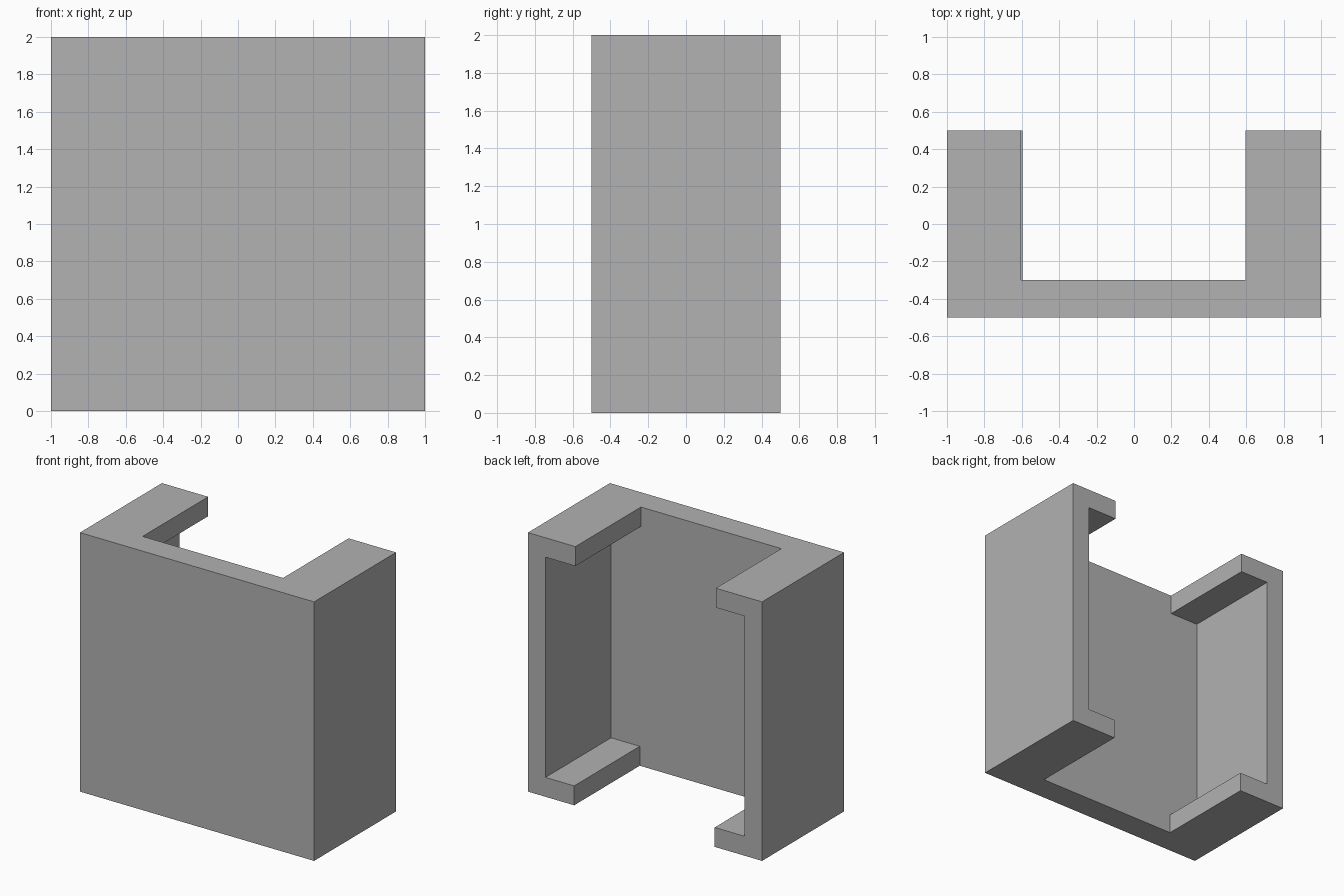
import bpy

if "Cube" in bpy.data.objects:
    bpy.data.objects.remove(bpy.data.objects["Cube"], do_unlink=True)


def box(name, x, y, z):
    """Box spanning the given (low, high) ranges."""
    spans = (x, y, z)
    bpy.ops.mesh.primitive_cube_add(size=1, location=[(a + b) / 2 for a, b in spans])
    obj = bpy.context.object
    obj.name = obj.data.name = name
    obj.scale = [b - a for a, b in spans]
    bpy.ops.object.transform_apply(location=True, rotation=False, scale=True)
    return obj


def carve(target, cutter):
    """Subtract the cutter from the target, then discard it."""
    mod = target.modifiers.new("carve", 'BOOLEAN')
    mod.operation = 'DIFFERENCE'
    mod.solver = 'EXACT'
    mod.object = cutter
    bpy.context.view_layer.objects.active = target
    bpy.ops.object.modifier_apply(modifier=mod.name)
    bpy.data.objects.remove(cutter, do_unlink=True)


WALL = 0.15
PLATE_BACK = -0.3
depth = (PLATE_BACK, 0.8)   # cutters run out through the open back

# Solid block
bracket = box("channel_bracket", (-1, 1), (-0.5, 0.5), (0, 2))

# Inner cavity leaving side walls, lips and the front plate
carve(bracket, box("cavity", (-1 + WALL, 1 - WALL), depth, (WALL, 2 - WALL)))

# Openings between the lips, top and bottom
carve(bracket, box("top_opening", (-0.605, 0.595), depth, (1.7, 2.2)))
carve(bracket, box("bottom_opening", (-0.595, 0.605), depth, (-0.2, 0.3)))

# Plain grey material
grey = bpy.data.materials.new("plain_grey")
grey.use_nodes = True
colour = (0.445, 0.445, 0.445, 1)
grey.diffuse_color = colour
grey.node_tree.nodes["Principled BSDF"].inputs["Base Color"].default_value = colour
bracket.data.materials.clear()
bracket.data.materials.append(grey)
for face in bracket.data.polygons:
    face.material_index = 0
    face.use_smooth = False
